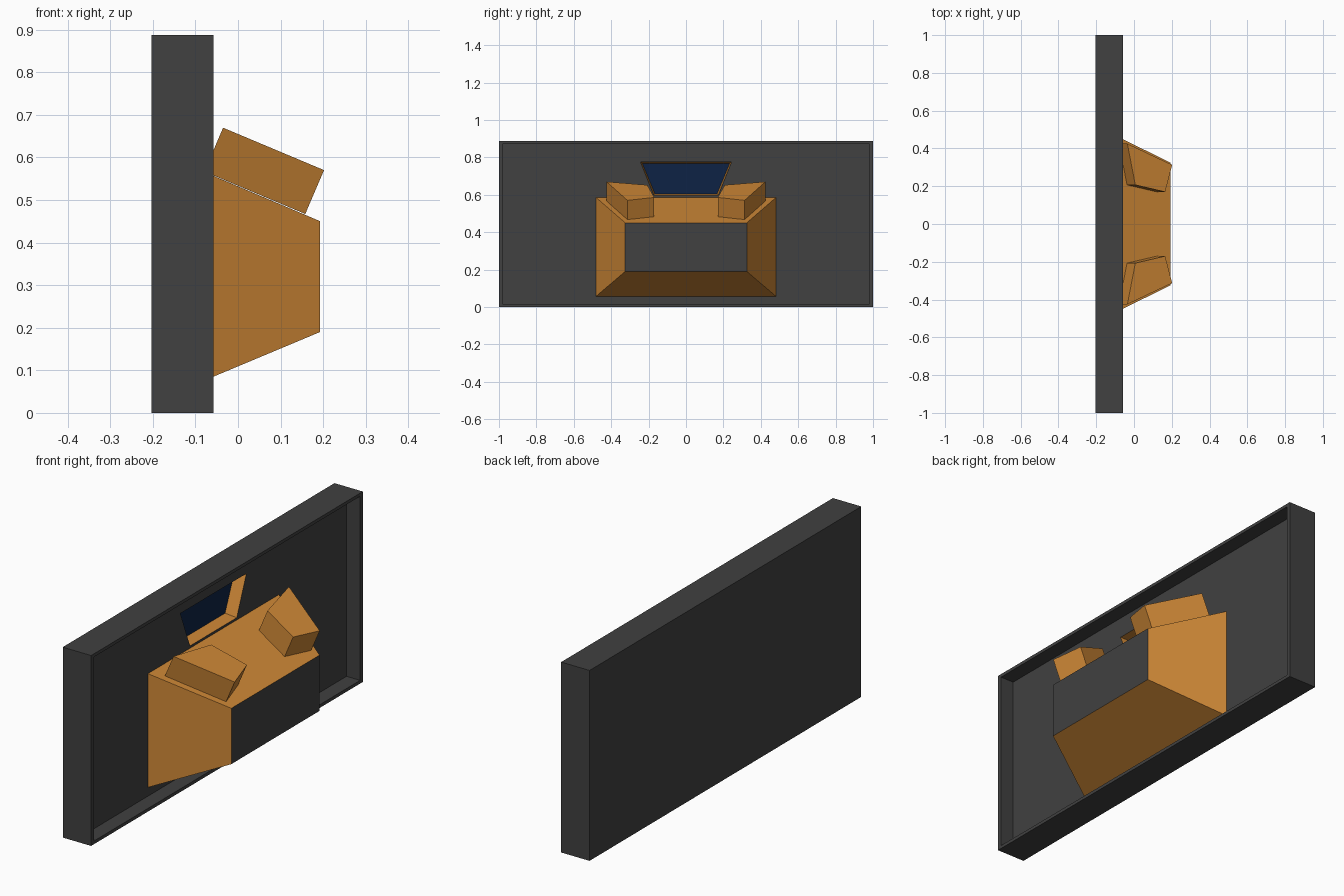
import bpy, bmesh
from mathutils import Vector

if "Cube" in bpy.data.objects:
    bpy.data.objects.remove(bpy.data.objects["Cube"])


def material(name, rgb):
    m = bpy.data.materials.new(name)
    m.diffuse_color = (*rgb, 1)
    m.use_nodes = True
    m.node_tree.nodes["Principled BSDF"].inputs["Base Color"].default_value = m.diffuse_color
    return m


GREY = material("charcoal grey", (0.052, 0.052, 0.052))
ORANGE = material("warm orange", (0.62, 0.245, 0.037))
NAVY = material("navy blue", (0.004, 0.016, 0.058))
MATS = [GREY, ORANGE, NAVY]


def loft(name, loops, bands, caps):
    """Join four-point loops with quads; one material index per band and cap."""
    bm = bmesh.new()
    rings = [[bm.verts.new(p) for p in loop] for loop in loops]
    for a, b, mat in zip(rings, rings[1:], bands):
        for i in range(4):
            j = (i + 1) % 4
            bm.faces.new((a[i], a[j], b[j], b[i])).material_index = mat
    bm.faces.new(rings[0][::-1]).material_index = caps[0]
    bm.faces.new(rings[-1]).material_index = caps[1]
    bmesh.ops.recalc_face_normals(bm, faces=bm.faces)
    mesh = bpy.data.meshes.new(name)
    bm.to_mesh(mesh)
    bm.free()
    for m in MATS:
        mesh.materials.append(m)
    ob = bpy.data.objects.new(name, mesh)
    bpy.context.collection.objects.link(ob)
    return ob


def ring(x, y_low, y_high, z_low, z_high):
    """Symmetric trapezoid in the plane at x."""
    return [(x, -y_low, z_low), (x, y_low, z_low),
            (x, y_high, z_high), (x, -y_high, z_high)]


BACK, RIM, FLOOR, TOP = -0.203, -0.057, -0.127, 0.887

# Shallow tray with a rim and a recessed navy window
loft("wall_tray",
     [ring(BACK, 1, 1, 0, TOP),
      ring(RIM, 1, 1, 0, TOP),
      ring(RIM, 0.98, 0.98, 0.015, TOP - 0.015),
      ring(FLOOR, 0.98, 0.98, 0.015, TOP - 0.015),
      ring(FLOOR, 0.172, 0.243, 0.597, 0.775),
      ring(-0.183, 0.166, 0.234, 0.605, 0.768)],
     bands=[0, 0, 0, 0, 1], caps=(0, 2))

# Tapered housing with a dark front plate
loft("tapered_housing",
     [ring(FLOOR, 0.482, 0.482, 0.056, 0.586),
      ring(0.193, 0.325, 0.325, 0.19, 0.45)],
     bands=[1], caps=(1, 0))

# Two tilted blocks lying on the sloping top of the housing
plan = [(-0.035, 0.425), (0.202, 0.313), (0.165, 0.17), (0.007, 0.207)]
drop = Vector((-0.044, 0, -0.103))
for side, s in (("left", -1), ("right", 1)):
    top = [Vector((x, s * y, 0.57 + (0.202 - x) * 0.42)) for x, y in plan]
    loft(side + "_block", [[p + drop for p in top], top], bands=[1], caps=(1, 1))
